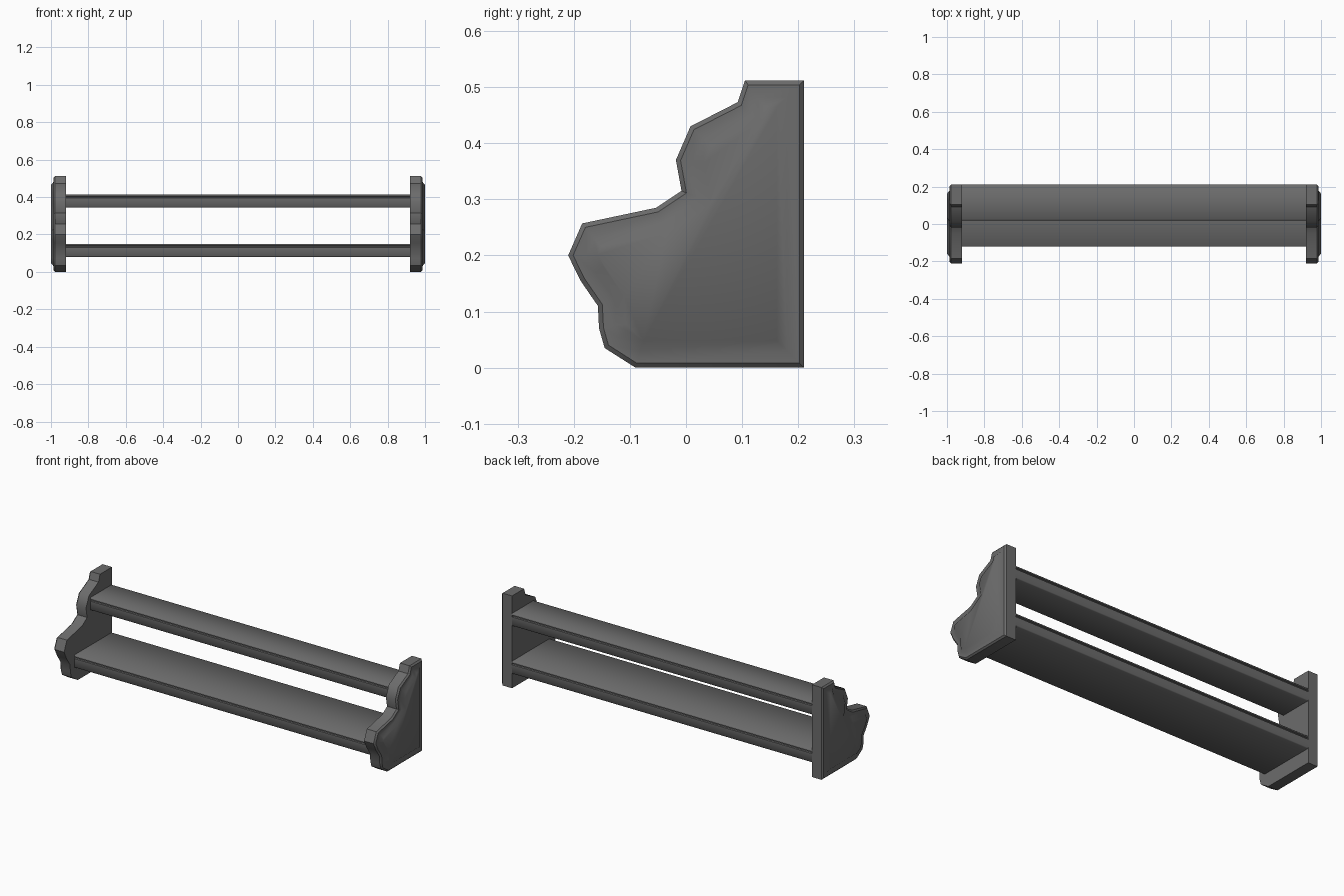
import bpy, bmesh, math

cube = bpy.data.objects.get("Cube")
if cube:
    bpy.data.objects.remove(cube, do_unlink=True)

paint = bpy.data.materials.new("dark_grey")
paint.use_nodes = True
GREY = (0.15, 0.15, 0.15, 1)
paint.diffuse_color = GREY
paint.node_tree.nodes["Principled BSDF"].inputs["Base Color"].default_value = GREY


def finish(name, bm, angle):
    bmesh.ops.recalc_face_normals(bm, faces=bm.faces[:])
    mesh = bpy.data.meshes.new(name)
    bm.to_mesh(mesh)
    bm.free()
    mesh.materials.append(paint)
    obj = bpy.data.objects.new(name, mesh)
    bpy.context.collection.objects.link(obj)
    bpy.ops.object.select_all(action='DESELECT')
    obj.select_set(True)
    bpy.context.view_layer.objects.active = obj
    bpy.ops.object.shade_smooth_by_angle(angle=math.radians(angle))


def extrude_profile(points, x0, x1):
    """Sweep a (y, z) outline along x; returns the mesh and its end face."""
    bm = bmesh.new()
    face = bm.faces.new([bm.verts.new((x0, y, z)) for y, z in points])
    res = bmesh.ops.extrude_face_region(bm, geom=[face], use_keep_orig=True)
    moved = [v for v in res["geom"] if isinstance(v, bmesh.types.BMVert)]
    bmesh.ops.translate(bm, verts=moved, vec=(x1 - x0, 0, 0))
    end = [f for f in res["geom"] if isinstance(f, bmesh.types.BMFace)][0]
    bmesh.ops.recalc_face_normals(bm, faces=bm.faces[:])
    return bm, end


# Scalloped end panels with a raised field on the outside
outline = [(0.21, 0), (-0.09, 0), (-0.145, 0.035), (-0.155, 0.07),
           (-0.157, 0.11), (-0.188, 0.155), (-0.21, 0.2), (-0.185, 0.257),
           (-0.053, 0.285), (-0.008, 0.315), (-0.018, 0.37), (0.008, 0.43),
           (0.092, 0.473), (0.105, 0.512), (0.21, 0.512)]
for name, side in (("left_end_panel", 1), ("right_end_panel", -1)):
    bm, outer = extrude_profile(outline, 0.92 * side, 0.978 * side)
    # chamfered rim, flat border, then the sloped raised field
    for width, rise in ((0.008, 0.008), (0.022, 0), (0.018, 0.014)):
        bmesh.ops.inset_region(bm, faces=[outer], thickness=width,
                               depth=rise, use_even_offset=True)
    finish(name, bm, 40)


# Shelves with a moulded lip along the front and back edges
def shelf(name, front, back, z):
    edge = [(0.004, 0), (0, 0.004), (0, 0.05), (0.007, 0.052),
            (0.007, 0.058), (0, 0.06), (0, 0.066), (0.004, 0.07)]
    points = [(front + d, z + h) for d, h in edge]
    points += [(back - d, z + h) for d, h in reversed(edge)]
    bm, _ = extrude_profile(points, -0.925, 0.925)
    finish(name, bm, 50)


shelf("upper_shelf", 0.02, 0.21, 0.345)
shelf("lower_shelf", -0.12, 0.21, 0.08)
